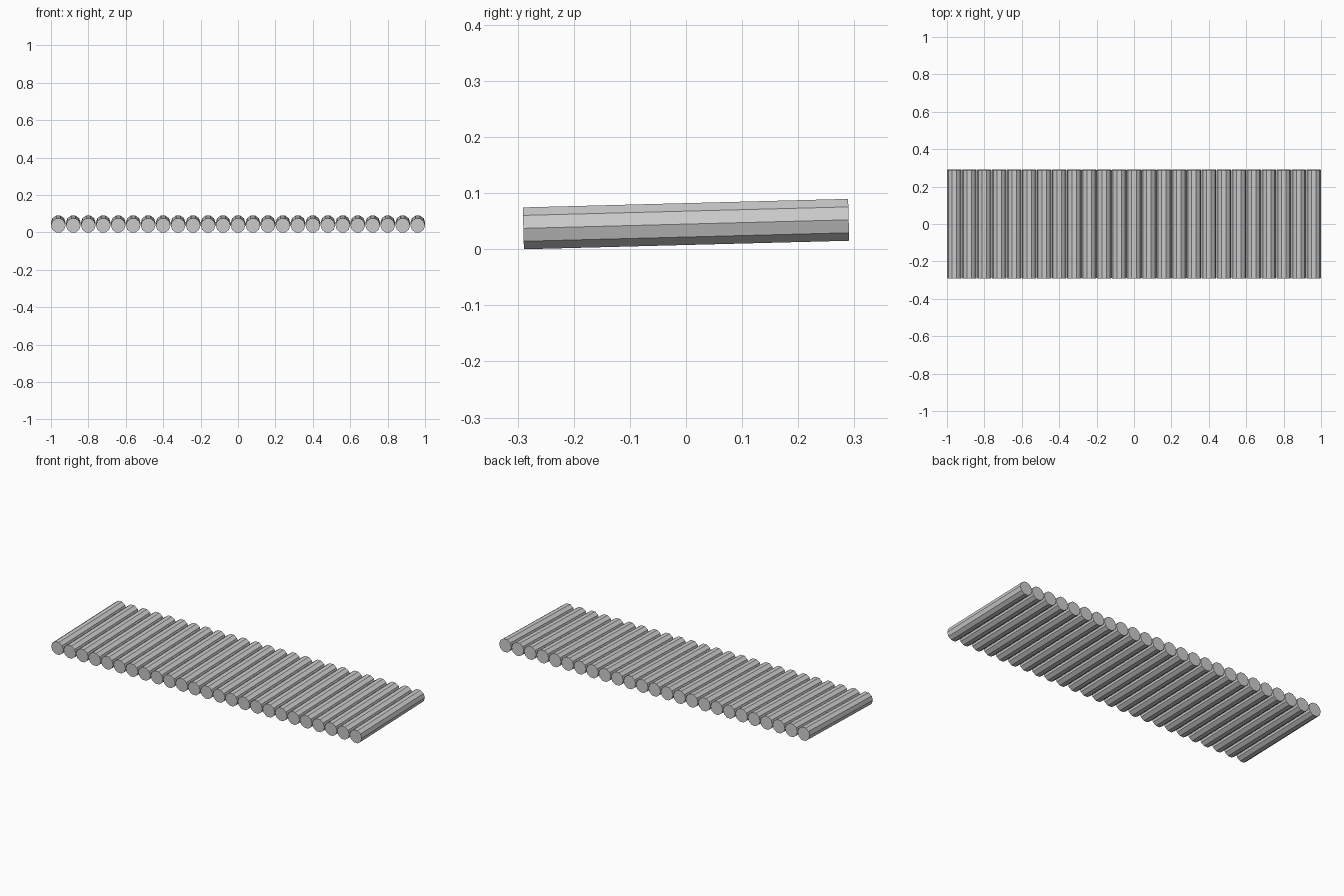
import bpy, math
from mathutils import Matrix

if "Cube" in bpy.data.objects:
    bpy.data.objects.remove(bpy.data.objects["Cube"])

COUNT = 25
RADIUS = 0.0392
LENGTH = 0.58
TILT = math.radians(1.5)
HALF_SPAN = 1.0 - RADIUS

# Height of the log centre so the lower front edge rests on z = 0
flat = RADIUS * math.cos(math.pi / 10)
centre_z = flat * math.cos(TILT) + LENGTH / 2 * math.sin(TILT)

# One ten-sided log, lying along y with corners pointing sideways and rising to the back
bpy.ops.mesh.primitive_cylinder_add(vertices=10, radius=RADIUS, depth=LENGTH)
log = bpy.context.object
log.name = "log_row"
turn = Matrix.Rotation(math.radians(90), 4, 'Z')   # corner to the x axis
lay = Matrix.Rotation(math.radians(-90), 4, 'X')   # lay along y
tilt = Matrix.Rotation(TILT, 4, 'X')               # raise the back end
log.data.transform(tilt @ lay @ turn)
log.location = (-HALF_SPAN, 0, centre_z)

# Row of logs side by side
row = log.modifiers.new("row", 'ARRAY')
row.count = COUNT
row.use_relative_offset = False
row.use_constant_offset = True
row.constant_offset_displace = (2 * HALF_SPAN / (COUNT - 1), 0, 0)
